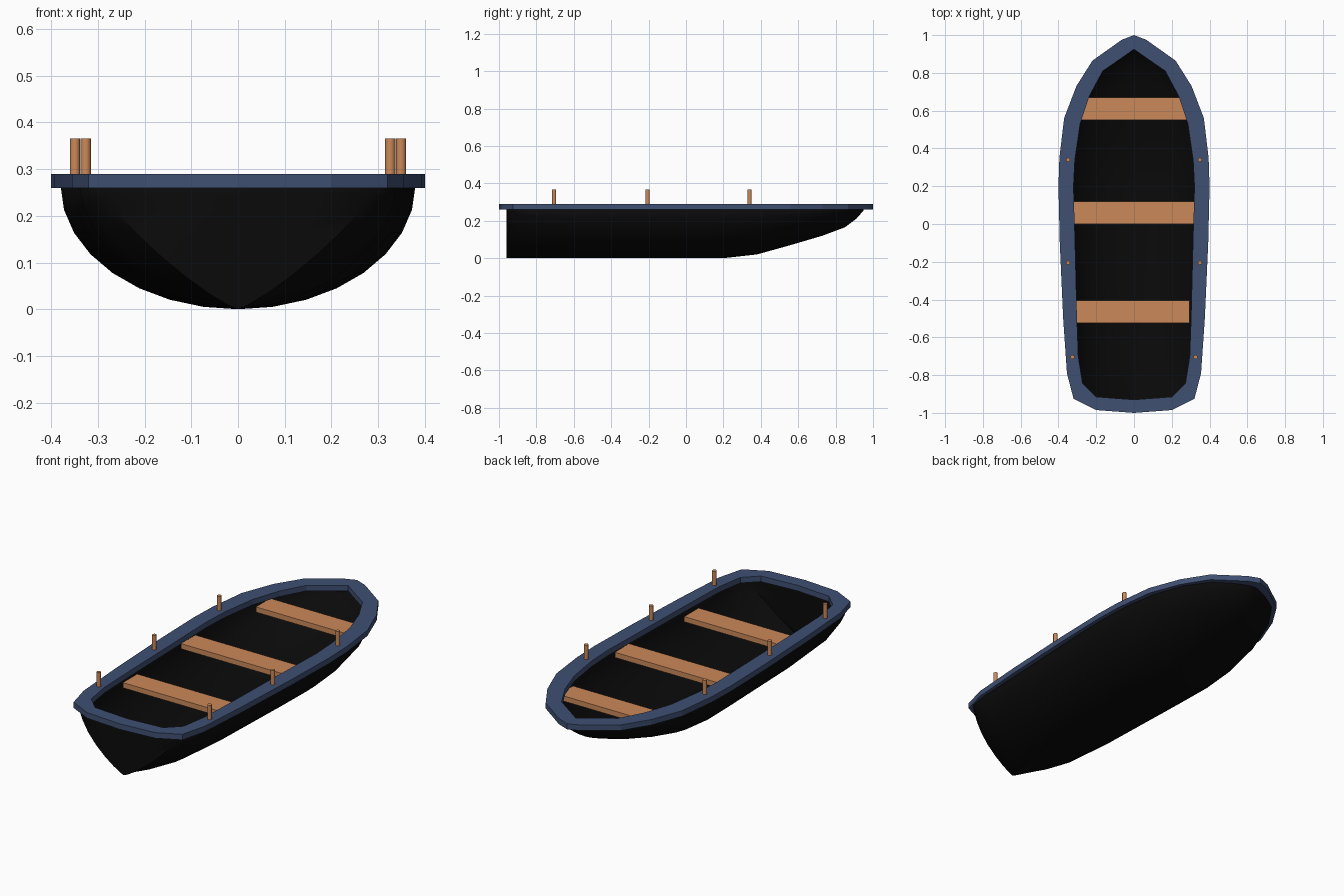
import bpy, bmesh, math

if "Cube" in bpy.data.objects:
    bpy.data.objects.remove(bpy.data.objects["Cube"])


def material(name, rgb):
    m = bpy.data.materials.new(name)
    m.diffuse_color = (*rgb, 1)
    m.use_nodes = True
    m.node_tree.nodes["Principled BSDF"].inputs["Base Color"].default_value = m.diffuse_color
    return m


BLACK = material("tarred_black", (0.003, 0.003, 0.003))
BLUE = material("blue_paint", (0.05, 0.08, 0.17))
WOOD = material("wood", (0.6, 0.25, 0.1))


def finish(bm, name, mat):
    me = bpy.data.meshes.new(name)
    bm.to_mesh(me)
    bm.free()
    me.materials.append(mat)
    ob = bpy.data.objects.new(name, me)
    bpy.context.collection.objects.link(ob)
    return ob


def smooth(ob, angle):
    bpy.ops.object.select_all(action='DESELECT')
    ob.select_set(True)
    bpy.context.view_layer.objects.active = ob
    bpy.ops.object.shade_smooth_by_angle(angle=math.radians(angle))


# Hull: superelliptic sections (y, half width, keel z, exponent)
TOP, N = 0.265, 16
STATIONS = [(-0.96, 0.30, 0, 1.2), (-0.88, 0.325, 0, 1.55), (-0.78, 0.34, 0, 1.8),
            (-0.5, 0.352, 0, 2), (0.0, 0.375, 0, 2), (0.2, 0.38, 0.0, 2),
            (0.38, 0.373, 0.02, 2), (0.56, 0.345, 0.07, 2), (0.73, 0.285, 0.12, 1.9),
            (0.85, 0.20, 0.165, 1.8), (0.91, 0.11, 0.21, 1.7), (0.95, 0.025, 0.255, 1.6)]


def stern_y(x):
    return -0.96 + 0.05 * (x / 0.3) ** 4


bm = bmesh.new()
rows = []
for y, w, k, n in STATIONS:
    row = []
    for i in range(N + 1):
        a = math.pi * i / N
        c, s = math.cos(a), math.sin(a)
        x = math.copysign(abs(c) ** (2 / n), c) * w
        z = TOP - (TOP - k) * abs(s) ** (2 / n)
        row.append(bm.verts.new((x, stern_y(x) if y == -0.96 else y, z)))
    rows.append(row)
for a, b in zip(rows, rows[1:]):
    for i in range(N):
        bm.faces.new((a[i], a[i + 1], b[i + 1], b[i]))

# Bowed transom and narrow stem cap
for row, is_stern in ((rows[0], True), (rows[-1], False)):
    prev = None
    for i in range(N // 2):
        r, l = row[i], row[N - i]
        strip = [r]
        for f in (0.6, 0, -0.6):
            x = r.co.x * f
            strip.append(bm.verts.new((x, stern_y(x) if is_stern else r.co.y, r.co.z)))
        strip.append(l)
        if prev:
            for j in range(4):
                bm.faces.new((prev[j], prev[j + 1], strip[j + 1], strip[j]))
        prev = strip
    bm.faces.new(prev + [row[N // 2]])
bmesh.ops.recalc_face_normals(bm, faces=bm.faces)
low = min(bm.faces, key=lambda f: f.calc_center_median().z)
if low.normal.z > 0:
    bmesh.ops.reverse_faces(bm, faces=bm.faces)
hull = finish(bm, "hull", BLACK)
smooth(hull, 40)
sol = hull.modifiers.new("shell", 'SOLIDIFY')
sol.thickness, sol.offset = 0.015, -1

# Gunwale: faceted ring, one half (outer xy, inner xy) mirrored across x
HALF = [(0, 1, 0, 0.925), (0.065, 0.975, 0.045, 0.893), (0.22, 0.865, 0.165, 0.81),
        (0.305, 0.73, 0.235, 0.68), (0.37, 0.56, 0.285, 0.53), (0.395, 0.35, 0.313, 0.34),
        (0.40, 0.2, 0.32, 0.2), (0.393, -0.1, 0.312, -0.1), (0.375, -0.5, 0.302, -0.5),
        (0.355, -0.79, 0.295, -0.7), (0.32, -0.925, 0.272, -0.845),
        (0.2, -0.985, 0.2, -0.915), (0, -1, 0, -0.93)]
loop = HALF + [(-a, b, -c, d) for a, b, c, d in HALF[-2:0:-1]]
bm = bmesh.new()
rings = [[bm.verts.new(p) for p in ((a, b, 0.26), (a, b, 0.29), (c, d, 0.29), (c, d, 0.26))]
         for a, b, c, d in loop]
for i, r in enumerate(rings):
    q = rings[(i + 1) % len(rings)]
    for j in range(4):
        k = (j + 1) % 4
        bm.faces.new((r[j], r[k], q[k], q[j]))
bmesh.ops.recalc_face_normals(bm, faces=bm.faces)
finish(bm, "gunwale", BLUE)

# Seats: planks (name, x centre, half width, y start, y end)
for name, x0, w, y0, y1 in (("front_seat", 0, 0.28, 0.55, 0.67),
                            ("middle_seat", 0, 0.335, 0.0, 0.12),
                            ("rear_seat", -0.008, 0.302, -0.525, -0.405)):
    bm = bmesh.new()
    bmesh.ops.create_cube(bm, size=1)
    bmesh.ops.scale(bm, vec=(2 * w, y1 - y0, 0.028), verts=bm.verts)
    bmesh.ops.translate(bm, vec=(x0, (y0 + y1) / 2, 0.23), verts=bm.verts)
    finish(bm, name, WOOD)

# Oar pegs on both sides
for i, (x, y) in enumerate(((0.349, 0.34), (0.349, -0.205), (0.326, -0.705))):
    for side, s in (("right", 1), ("left", -1)):
        bm = bmesh.new()
        bmesh.ops.create_cone(bm, cap_ends=True, segments=16, radius1=0.011,
                              radius2=0.011, depth=0.1)
        bmesh.ops.translate(bm, vec=(s * x, y, 0.316), verts=bm.verts)
        smooth(finish(bm, f"{side}_peg_{i + 1}", WOOD), 40)
